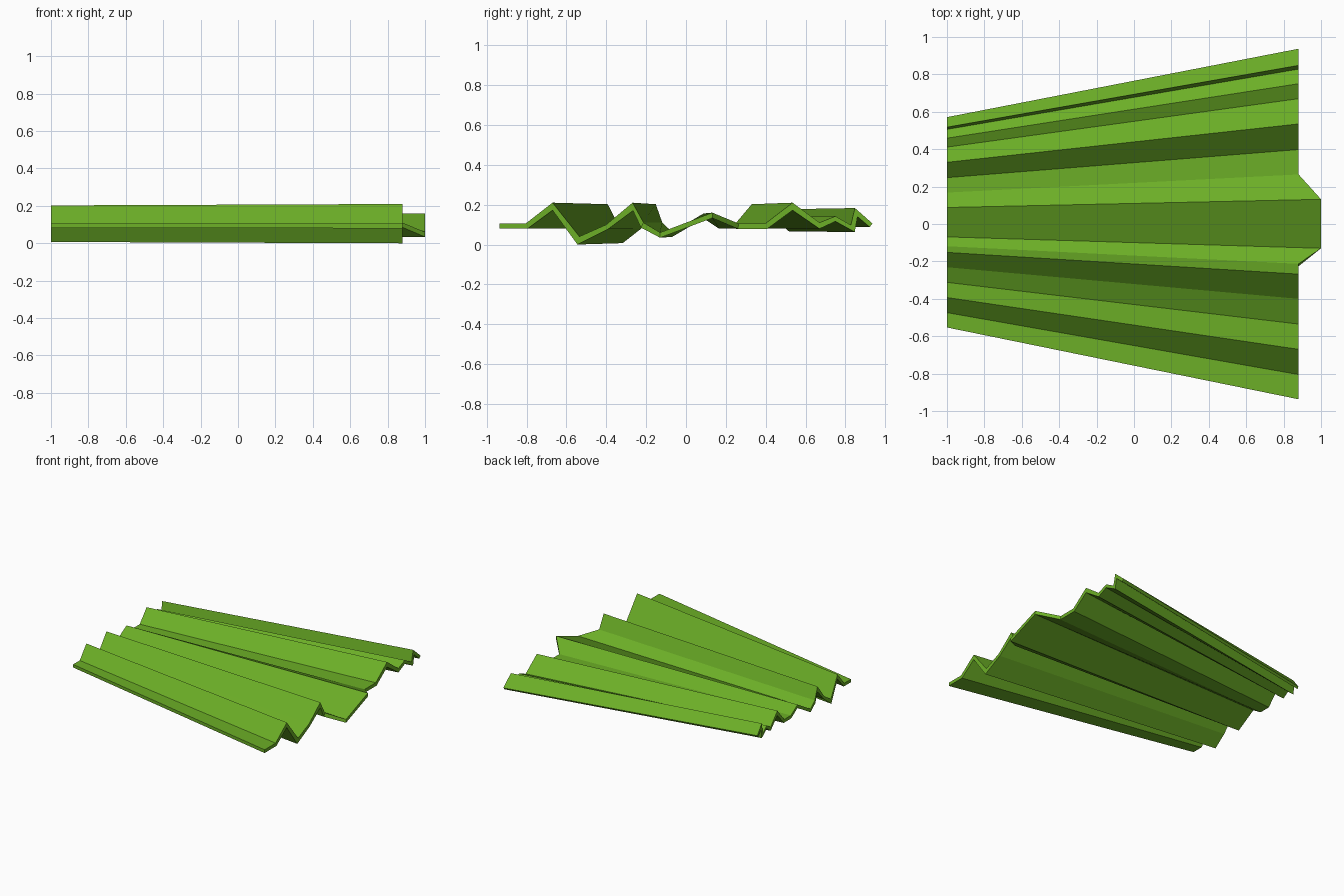
import bpy, bmesh

# one flat leaf-green colour
green = bpy.data.materials.new("leaf green")
green.diffuse_color = (0.15, 0.43, 0.02, 1)

# folds at the wide end: top y, top z, underside y, underside z
FOLDS = [
    (-0.937, 0.105, -0.937, 0.080),
    (-0.805, 0.105, -0.795, 0.080),
    (-0.670, 0.210, -0.670, 0.172),
    (-0.535, 0.040, -0.545, 0.000),
    (-0.400, 0.100, -0.390, 0.078),
    (-0.268, 0.210, -0.266, 0.170),
    (-0.213, 0.110, -0.226, 0.085),
    (-0.130, 0.060, -0.130, 0.034),
    (0.132, 0.160, 0.132, 0.133),
    (0.265, 0.105, 0.260, 0.079),
    (0.398, 0.105, 0.408, 0.079),
    (0.535, 0.210, 0.535, 0.172),
    (0.670, 0.110, 0.670, 0.079),
    (0.750, 0.142, 0.750, 0.116),
    (0.828, 0.098, 0.847, 0.063),
    (0.848, 0.183, 0.861, 0.140),
    (0.937, 0.105, 0.922, 0.088),
]
TIP = (7, 8)      # folds that reach out to the projecting nose


def narrow(y, z):
    """Same fold position at the narrow end of the fan."""
    return -1.0, 0.6 * y + 0.009, 0.1 + (z - 0.1) * 0.93


bm = bmesh.new()
rows = []
for i, (yt, zt, yb, zb) in enumerate(FOLDS):
    x = 1.0 if i in TIP else 0.88
    pts = [narrow(yt, zt), (x, yt, zt), (x, yb, zb), narrow(yb, zb)]
    rows.append([bm.verts.new(p) for p in pts])

# top, wide end, underside and narrow end of each pleat
for a, b in zip(rows, rows[1:]):
    for k in range(4):
        n = (k + 1) % 4
        bm.faces.new((a[k], a[n], b[n], b[k]))
# long side edges
bm.faces.new(rows[0])
bm.faces.new(rows[-1][::-1])
bmesh.ops.recalc_face_normals(bm, faces=bm.faces)

mesh = bpy.data.meshes.new("pleated_fan_leaf")
bm.to_mesh(mesh)
bm.free()
mesh.materials.append(green)
leaf = bpy.data.objects.new("pleated_fan_leaf", mesh)
bpy.context.collection.objects.link(leaf)
